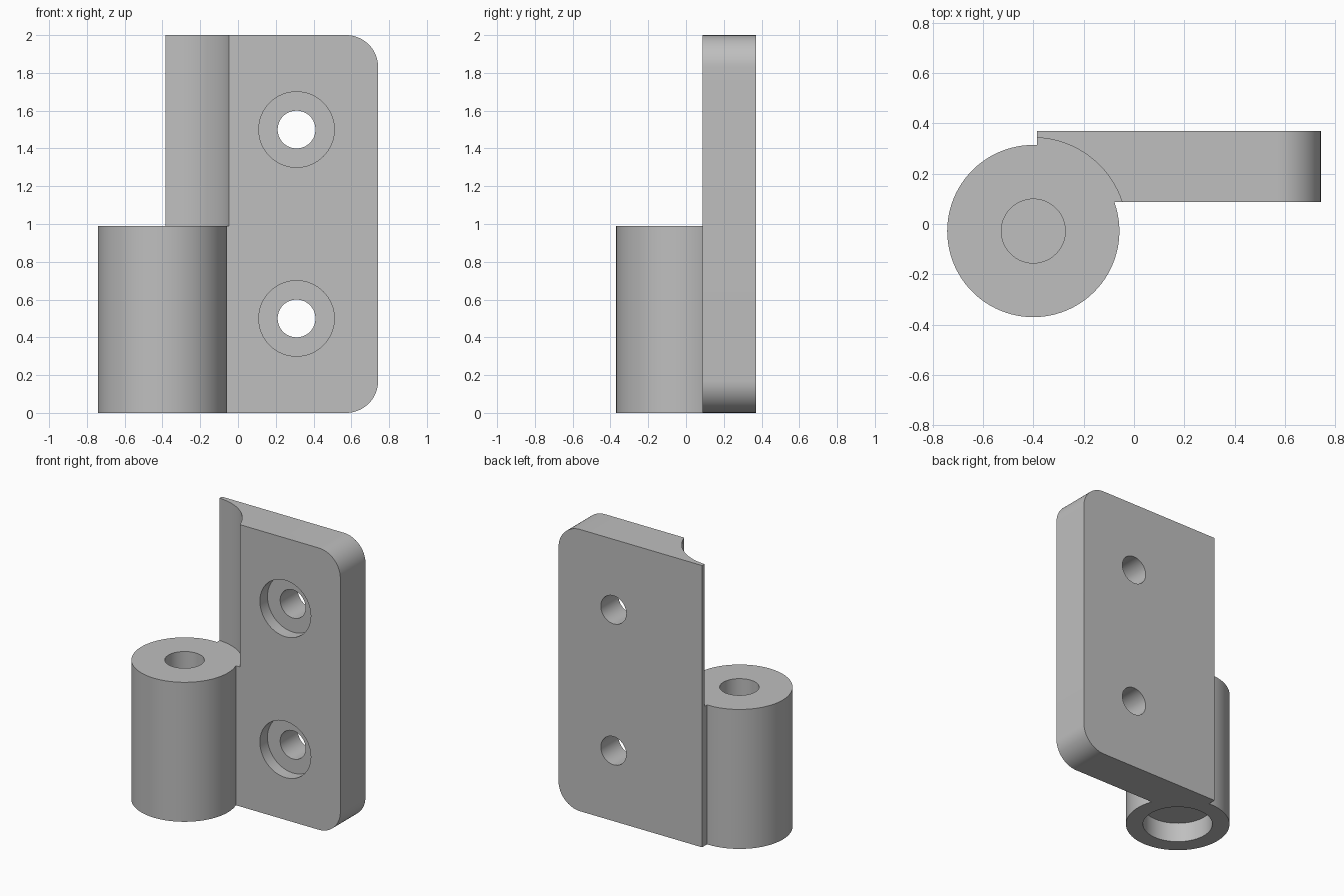
import bpy, bmesh, math
from mathutils import Matrix

if "Cube" in bpy.data.objects:
    bpy.data.objects.remove(bpy.data.objects["Cube"])

grey = bpy.data.materials.new("light_grey")
grey.diffuse_color = (0.52, 0.52, 0.52, 1)
grey.use_nodes = True
grey.node_tree.nodes["Principled BSDF"].inputs["Base Color"].default_value = grey.diffuse_color

CX, CY, R = -0.40, -0.028, 0.342        # knuckle axis and radius
Y0, Y1 = 0.088, 0.37                    # plate front and back
X0, X1, H = -0.385, 0.742, 2.0          # plate extents
TOP = 0.99                              # knuckle height


def make_object(name, bm):
    bmesh.ops.recalc_face_normals(bm, faces=bm.faces)
    me = bpy.data.meshes.new(name)
    bm.to_mesh(me)
    bm.free()
    me.materials.append(grey)
    ob = bpy.data.objects.new(name, me)
    bpy.context.collection.objects.link(ob)
    return ob


def cylinder(name, r, a, b, x, other, axis='Z', n=96):
    """Cylinder from a to b along Z (other = y) or Y (other = z)."""
    bm = bmesh.new()
    mid = (a + b) / 2
    if axis == 'Z':
        m = Matrix.Translation((x, other, mid))
    else:
        m = Matrix.Translation((x, mid, other)) @ Matrix.Rotation(math.pi / 2, 4, 'X')
    bmesh.ops.create_cone(bm, cap_ends=True, segments=n, radius1=r, radius2=r,
                          depth=b - a, matrix=m)
    return make_object(name, bm)


def boolean(target, tool, op):
    mod = target.modifiers.new(op, 'BOOLEAN')
    mod.operation, mod.object, mod.solver = op, tool, 'EXACT'
    bpy.context.view_layer.objects.active = target
    bpy.ops.object.modifier_apply(modifier=mod.name)
    bpy.data.objects.remove(tool, do_unlink=True)


# Plate with two rounded corners
rad, steps = 0.17, 16
pts = [(X0, H), (X0, 0)]
for cz, start in ((rad, -90), (H - rad, 0)):
    for i in range(steps + 1):
        t = math.radians(start + 90 * i / steps)
        pts.append((X1 - rad + rad * math.cos(t), cz + rad * math.sin(t)))
bm = bmesh.new()
face = bm.faces.new([bm.verts.new((x, Y0, z)) for x, z in pts])
ext = bmesh.ops.extrude_face_region(bm, geom=[face])
verts = [g for g in ext["geom"] if isinstance(g, bmesh.types.BMVert)]
bmesh.ops.translate(bm, verts=verts, vec=(0, Y1 - Y0, 0))
hinge = make_object("hinge_leaf", bm)

# Clearance for the mating knuckle, then the knuckle itself
boolean(hinge, cylinder("clearance", 0.371, TOP, H + 0.2, CX, CY), 'DIFFERENCE')
boolean(hinge, cylinder("knuckle", R, 0, TOP, CX, CY), 'UNION')

# Blind pin hole from above and wide recess from below
boolean(hinge, cylinder("pin_hole", 0.127, 0.4, TOP + 0.1, CX, CY), 'DIFFERENCE')
boolean(hinge, cylinder("recess", 0.229, -0.1, 0.14, CX, CY), 'DIFFERENCE')

# Counterbored screw holes
for z in (0.5, 1.5):
    boolean(hinge, cylinder("screw", 0.1, Y0 - 0.1, Y1 + 0.1, 0.31, z, 'Y', 64), 'DIFFERENCE')
    boolean(hinge, cylinder("counterbore", 0.2, Y0 - 0.1, Y0 + 0.085, 0.31, z, 'Y', 64), 'DIFFERENCE')

# Smooth curves, sharp edges
bpy.ops.object.select_all(action='DESELECT')
hinge.select_set(True)
bpy.context.view_layer.objects.active = hinge
bpy.ops.object.shade_smooth_by_angle(angle=math.radians(25))
